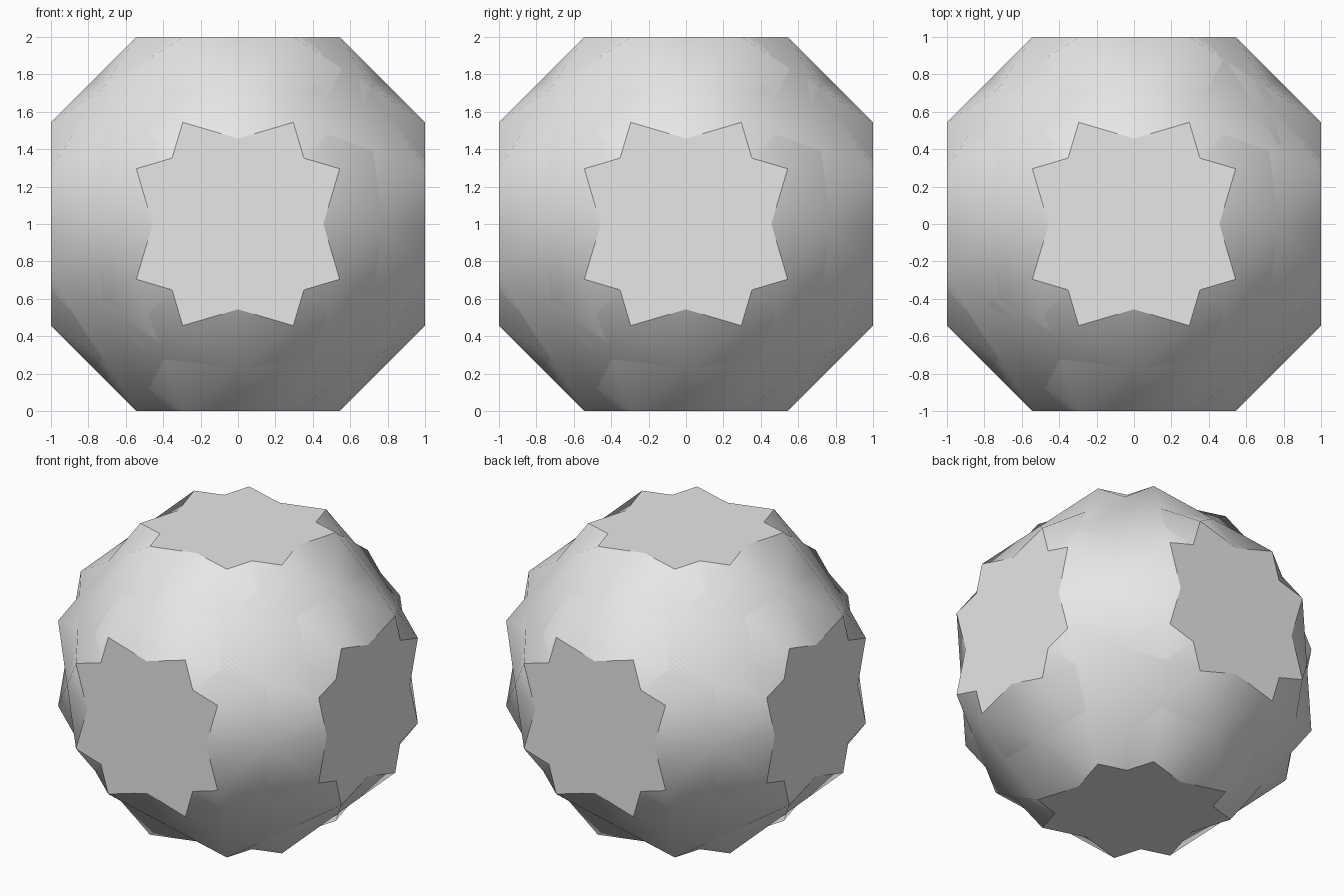
import bpy
import bmesh
import math
from itertools import permutations, product

cube = bpy.data.objects.get("Cube")
if cube:
    bpy.data.objects.remove(cube, do_unlink=True)

# Single grey material
GREY = (0.8, 0.8, 0.8, 1.0)
grey = bpy.data.materials.new("light_grey")
grey.use_nodes = True
grey.diffuse_color = GREY
grey.node_tree.nodes["Principled BSDF"].inputs["Base Color"].default_value = GREY

# Tribonacci constant sets the snub cube proportions
T = (1 + (19 + 3 * math.sqrt(33)) ** (1 / 3) + (19 - 3 * math.sqrt(33)) ** (1 / 3)) / 3
SIZES = (1.0, 1 / T, 1 / T ** 2)


def snub_cube(name, handedness):
    """Hull of the signed permutations that share one handedness."""
    bm = bmesh.new()
    for order in permutations(range(3)):
        inversions = sum(order[i] > order[j] for i in range(3) for j in range(i + 1, 3))
        for signs in product((-1, 1), repeat=3):
            if math.prod(signs) * (-1) ** inversions == handedness:
                bm.verts.new([s * SIZES[k] for s, k in zip(signs, order)])
    bmesh.ops.convex_hull(bm, input=bm.verts[:])
    # Merge the coplanar triangle pairs into the six square faces
    bmesh.ops.dissolve_limit(bm, angle_limit=math.radians(1),
                             verts=bm.verts[:], edges=bm.edges[:])
    bmesh.ops.recalc_face_normals(bm, faces=bm.faces[:])
    mesh = bpy.data.meshes.new(name)
    bm.to_mesh(mesh)
    bm.free()
    mesh.materials.append(grey)
    obj = bpy.data.objects.new(name, mesh)
    obj.location.z = 1
    bpy.context.collection.objects.link(obj)
    return obj


# Two mirror-image solids interpenetrate, their squares forming flat stars
solids = [snub_cube("left_handed_snub_cube", -1),
          snub_cube("right_handed_snub_cube", 1)]

# Triangles blend smoothly, square borders stay sharp
bpy.ops.object.select_all(action="DESELECT")
for obj in solids:
    obj.select_set(True)
bpy.context.view_layer.objects.active = solids[0]
bpy.ops.object.shade_smooth_by_angle(angle=math.radians(30))
